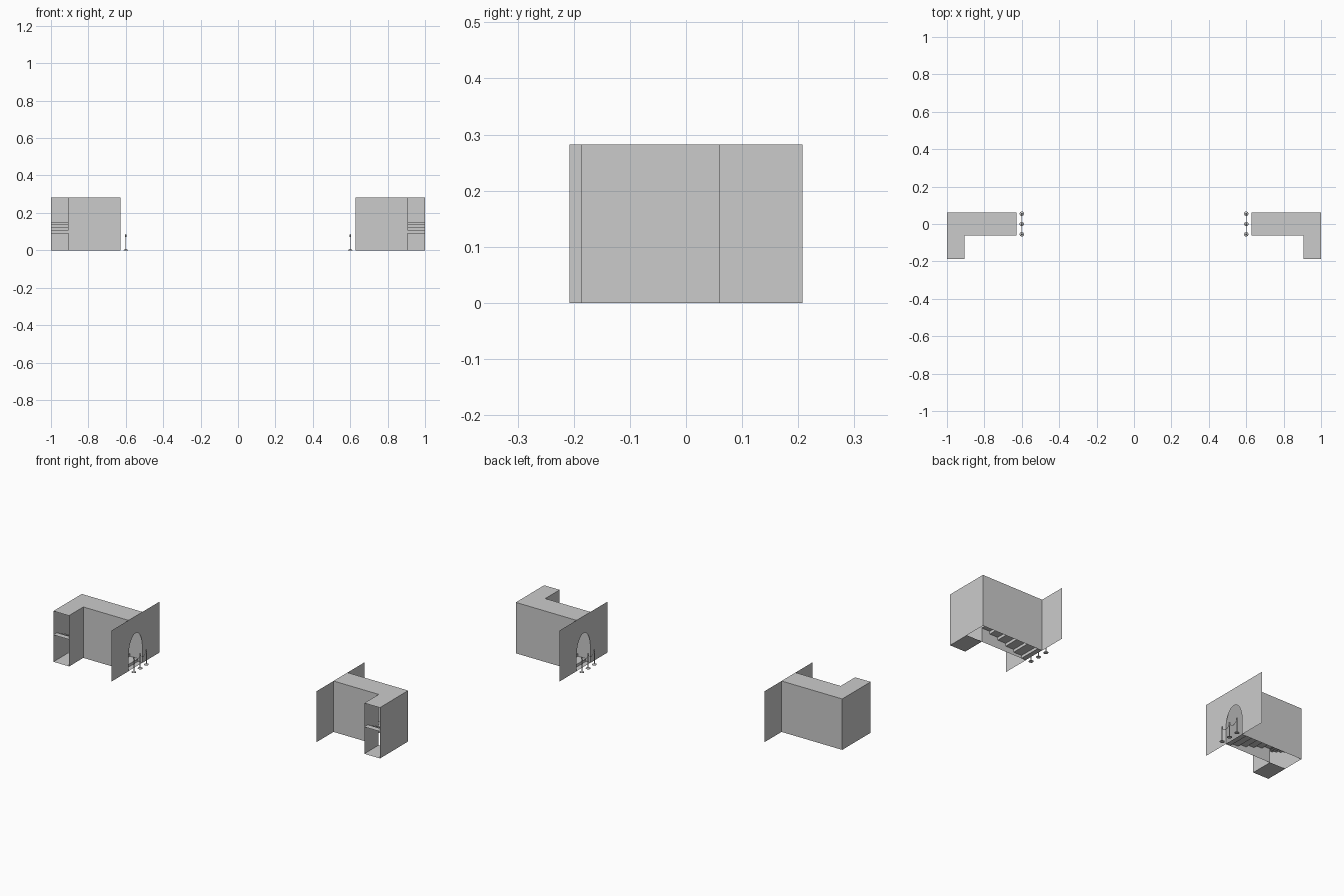
import bpy, bmesh, math

if "Cube" in bpy.data.objects:
    bpy.data.objects.remove(bpy.data.objects["Cube"])

WALL_X, LEG_X, END_X = 0.628, 0.905, 1.0     # arch wall, inner leg wall, outer wall
HALF, LEG_Y, TOP = 0.061, -0.187, 0.282      # corridor half width, leg end, roof height
LANDING, RISE = 0.09, 0.015


def finish(name, bm, smooth=False):
    """Turn a bmesh of the right-hand side into a mirrored object."""
    bmesh.ops.remove_doubles(bm, verts=bm.verts, dist=1e-5)
    me = bpy.data.meshes.new(name)
    bm.to_mesh(me)
    bm.free()
    ob = bpy.data.objects.new(name, me)
    bpy.context.collection.objects.link(ob)
    mod = ob.modifiers.new("mirror", 'MIRROR')
    mod.use_mirror_merge = False
    if smooth:
        bpy.context.view_layer.objects.active = ob
        ob.select_set(True)
        bpy.ops.object.shade_smooth_by_angle()
        ob.select_set(False)
    return ob


def face(bm, pts):
    return bm.faces.new([bm.verts.new(p) for p in pts])


def wall(bm, a, b, z0=0.0, z1=TOP):
    face(bm, [(*a, z0), (*b, z0), (*b, z1), (*a, z1)])


def sheet(bm, profile, place_a, place_b):
    """Sweep a step profile between two side edges."""
    for p, q in zip(profile, profile[1:]):
        face(bm, [place_a(*p), place_a(*q), place_b(*q), place_b(*p)])


def zigzag(start, run, rise, count, z):
    pts = [(start, z)]
    for i in range(count):
        s = start + run * i
        pts += [(s, z + rise * (i + 1)), (s + run, z + rise * (i + 1))]
    return pts


# corridor walls and roof (L-shaped passage, open at leg end)
bm = bmesh.new()
outline = [(LEG_X, LEG_Y), (LEG_X, -HALF), (WALL_X, -HALF)]
for a, b in zip(outline, outline[1:]):
    wall(bm, a, b)
outline2 = [(WALL_X, HALF), (END_X, HALF), (END_X, LEG_Y)]
for a, b in zip(outline2, outline2[1:]):
    wall(bm, a, b)
face(bm, [(x, y, TOP) for x, y in outline + outline2])
finish("corridor_shell", bm)

# wall with arched doorway
bm = bmesh.new()
N, SPRING, ARCH = 20, 0.08, 0.108
arc = [(-HALF * math.cos(math.pi * i / N), SPRING + ARCH * math.sin(math.pi * i / N))
       for i in range(N + 1)]
for (y0, z0), (y1, z1) in zip(arc, arc[1:]):
    face(bm, [(WALL_X, y0, z0), (WALL_X, y1, z1), (WALL_X, y1, TOP), (WALL_X, y0, TOP)])
for s in (-1, 1):
    wall(bm, (WALL_X, s * HALF), (WALL_X, s * 0.208))
finish("arch_wall", bm)

# lower flight, up to the landing
bm = bmesh.new()
flight = [(WALL_X, 0.001)] + zigzag(0.655, 0.05, RISE, 6, 0.001)
flight[-1] = (END_X, flight[-1][1])
sheet(bm, flight, lambda s, z: (s, -HALF, z), lambda s, z: (s, HALF, z))
finish("lower_stairs", bm)

# upper flight, turning to the front
bm = bmesh.new()
flight = zigzag(HALF, (-LEG_Y - HALF) / 4, RISE, 4, LANDING)
sheet(bm, flight, lambda s, z: (LEG_X, -s, z), lambda s, z: (END_X, -s, z))
finish("upper_stairs", bm)

# floor under the upper flight
bm = bmesh.new()
face(bm, [(LEG_X, LEG_Y, 0.001), (END_X, LEG_Y, 0.001), (END_X, -HALF, 0.001), (LEG_X, -HALF, 0.001)])
finish("leg_floor", bm)


# barrier posts, lathed
def lathe(bm, profile, cx, cy, sides=16):
    def ring(i):
        a = 2 * math.pi * i / sides
        return [(cx + r * math.cos(a), cy + r * math.sin(a), z) for r, z in profile]
    for i in range(sides):
        p, q = ring(i), ring(i + 1)
        for k in range(len(profile) - 1):
            pts = [p[k], q[k], q[k + 1], p[k + 1]]
            if profile[k][0] == 0:
                pts = pts[1:]
            elif profile[k + 1][0] == 0:
                pts = pts[:3]
            face(bm, pts)


POST_X, POST_YS = 0.6, (-0.055, 0.0, 0.055)
bm = bmesh.new()
profile = [(0, 0), (0.012, 0), (0.012, 0.002), (0.006, 0.004), (0.0025, 0.007), (0.0025, 0.072),
           (0.004, 0.073), (0.004, 0.077), (0.0025, 0.078), (0.004, 0.082), (0.0025, 0.085), (0, 0.086)]
for y in POST_YS:
    lathe(bm, profile, POST_X, y)
finish("barrier_posts", bm, smooth=True)

# sagging ropes between posts
bm = bmesh.new()
for y0, y1 in zip(POST_YS, POST_YS[1:]):
    rings = []
    for i in range(11):
        t = i / 10
        y, z = y0 + (y1 - y0) * t, 0.074 - 0.018 * 4 * t * (1 - t)
        rings.append([(POST_X + 0.0013 * math.cos(k * math.pi / 3), y,
                       z + 0.0013 * math.sin(k * math.pi / 3)) for k in range(6)])
    for p, q in zip(rings, rings[1:]):
        for k in range(6):
            face(bm, [p[k], p[k - 1], q[k - 1], q[k]])
finish("barrier_ropes", bm, smooth=True)
